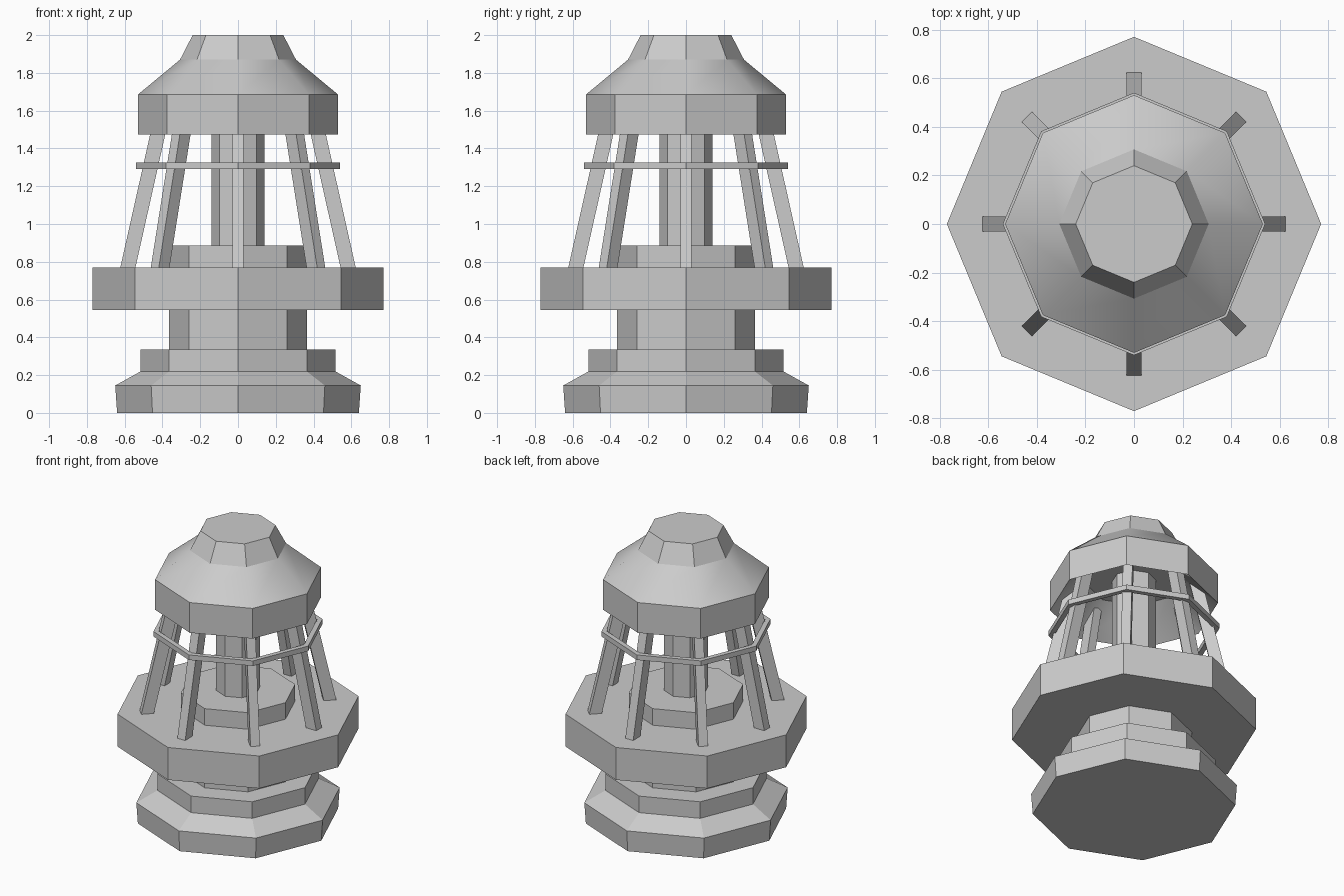
import bpy
import bmesh
from math import pi, cos, sin
from mathutils import Matrix

SIDES = 8

if "Cube" in bpy.data.objects:
    bpy.data.objects.remove(bpy.data.objects["Cube"], do_unlink=True)

# One plain grey for the whole model
grey = bpy.data.materials.new("plain grey")
grey.use_nodes = True
grey.diffuse_color = (0.6, 0.6, 0.6, 1)
grey.node_tree.nodes["Principled BSDF"].inputs["Base Color"].default_value = grey.diffuse_color


def add_object(name, bm):
    bmesh.ops.recalc_face_normals(bm, faces=bm.faces)
    mesh = bpy.data.meshes.new(name)
    bm.to_mesh(mesh)
    bm.free()
    mesh.materials.append(grey)
    obj = bpy.data.objects.new(name, mesh)
    bpy.context.collection.objects.link(obj)
    return obj


def turned(name, profile, closed=False, smooth_slopes=False):
    """Sweep (radius, height) points around z with corners on the axes."""
    bm = bmesh.new()
    rings = []
    for r, z in profile:
        rings.append([bm.verts.new((r * cos(a), r * sin(a), z))
                      for a in (2 * pi * i / SIDES for i in range(SIDES))])
    pairs = list(zip(rings, rings[1:]))
    if closed:
        pairs.append((rings[-1], rings[0]))
    else:
        bm.faces.new(rings[0])
        bm.faces.new(rings[-1])
    for low, high in pairs:
        for i in range(SIDES):
            j = (i + 1) % SIDES
            bm.faces.new((low[i], low[j], high[j], high[i]))
    if smooth_slopes:
        bm.normal_update()
        for f in bm.faces:
            f.smooth = 0.1 < abs(f.normal.z) < 0.95
        # Keep every edge around the rims crisp
        for e in bm.edges:
            e.smooth = abs(e.verts[0].co.z - e.verts[1].co.z) > 0.01
    return add_object(name, bm)


# Foot and lower column
turned("base", [(0.64, 0), (0.65, 0.145), (0.515, 0.22)])
turned("base_step", [(0.515, 0.22), (0.515, 0.335)])
turned("lower_column", [(0.365, 0.335), (0.365, 0.545)])

# Wide platform with the lamp pedestal
turned("platform", [(0.77, 0.545), (0.77, 0.77)])
turned("pedestal", [(0.365, 0.77), (0.365, 0.885)])
turned("centre_post", [(0.14, 0.885), (0.14, 1.7)])

# Hoop around the struts
turned("hoop", [(0.505, 1.29), (0.54, 1.29), (0.54, 1.325), (0.505, 1.325)], closed=True)

# Roof with a hollow sloping underside, and its cap
turned("roof", [(0.307, 1.66), (0.53, 1.475), (0.53, 1.685), (0.307, 1.87)],
       smooth_slopes=True)
turned("roof_cap", [(0.307, 1.87), (0.24, 2)])

# Leaning struts, one at each corner
bm = bmesh.new()
for i in range(SIDES):
    box = bmesh.ops.create_cube(bm, size=1)["verts"]
    for v in box:
        top = v.co.z > 0
        centre = 0.388 if top else 0.583
        v.co = (centre + v.co.x * 0.08, v.co.y * 0.06, 1.64 if top else 0.77)
    bmesh.ops.rotate(bm, verts=box, matrix=Matrix.Rotation(2 * pi * i / SIDES, 3, "Z"))
add_object("struts", bm)
